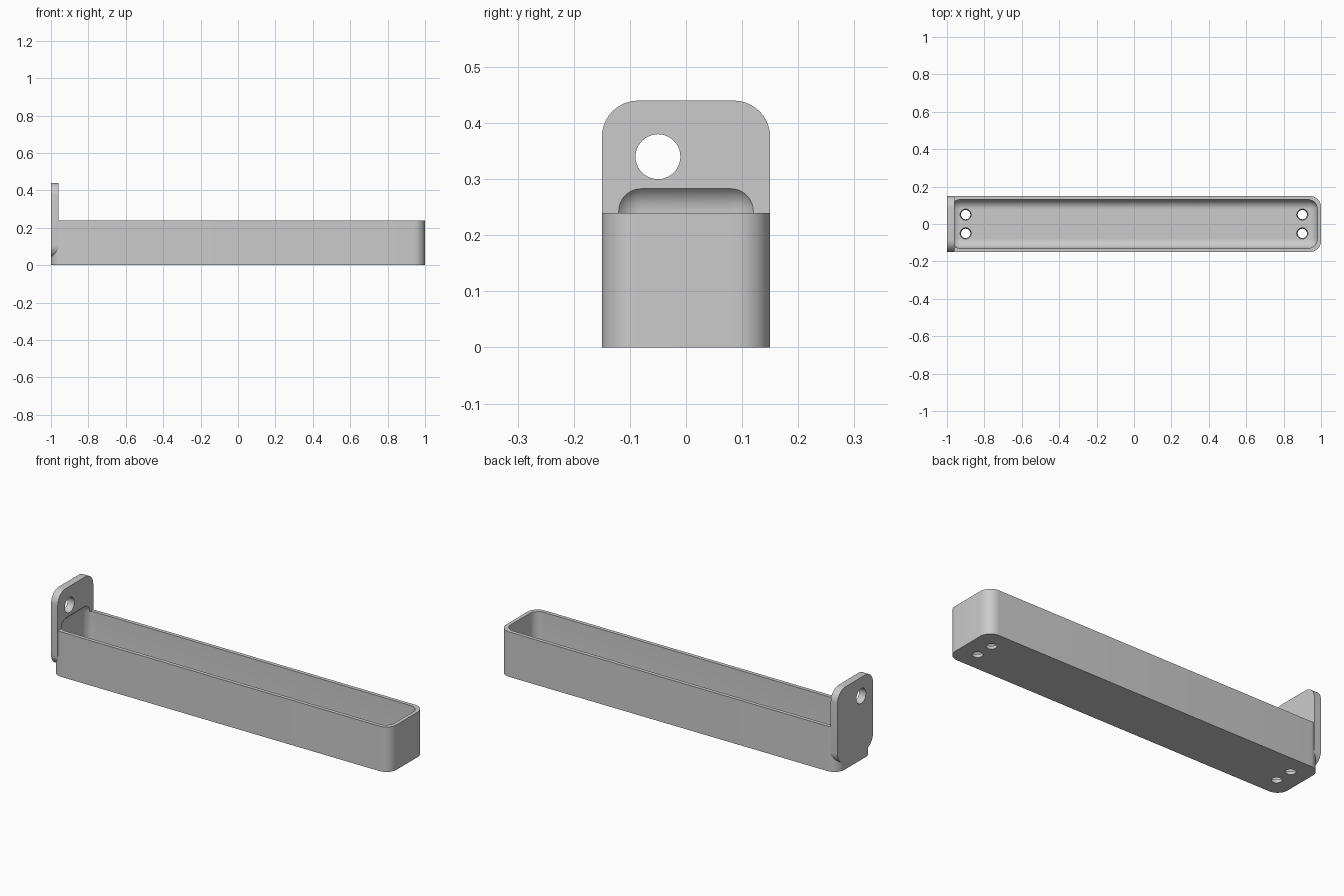
import bpy, bmesh, math
from mathutils import Matrix

if "Cube" in bpy.data.objects:
    bpy.data.objects.remove(bpy.data.objects["Cube"])

grey = bpy.data.materials.new("plain grey")
grey.use_nodes = True
colour = (0.6, 0.6, 0.6, 1)
grey.diffuse_color = colour
grey.node_tree.nodes["Principled BSDF"].inputs["Base Color"].default_value = colour


def finish(bm, name):
    mesh = bpy.data.meshes.new(name)
    bm.to_mesh(mesh)
    bm.free()
    mesh.materials.append(grey)
    obj = bpy.data.objects.new(name, mesh)
    bpy.context.collection.objects.link(obj)
    return obj


def rounded_box(name, low, high, radius, axis=None):
    """Box with the edges along one axis rounded, or all edges if axis is None."""
    bm = bmesh.new()
    bmesh.ops.create_cube(bm, size=1)
    for v in bm.verts:
        for i in range(3):
            v.co[i] = low[i] if v.co[i] < 0 else high[i]
    edges = [e for e in bm.edges if axis is None
             or abs(e.verts[0].co[axis] - e.verts[1].co[axis]) > 0.001]
    bmesh.ops.bevel(bm, geom=edges, offset=radius, segments=10,
                    profile=0.5, affect='EDGES')
    return finish(bm, name)


def cone(name, centre, r_low, r_high, depth, rotation=Matrix()):
    bm = bmesh.new()
    bmesh.ops.create_cone(bm, cap_ends=True, segments=40, radius1=r_low,
                          radius2=r_high, depth=depth,
                          matrix=Matrix.Translation(centre) @ rotation)
    return finish(bm, name)


def combine(obj, other, operation):
    mod = obj.modifiers.new(other.name, 'BOOLEAN')
    mod.operation, mod.object, mod.solver = operation, other, 'EXACT'
    graph = bpy.context.evaluated_depsgraph_get()
    mesh = bpy.data.meshes.new_from_object(obj.evaluated_get(graph))
    obj.modifiers.clear()
    obj.data = mesh
    bpy.data.objects.remove(other)


# Outer shell of the tray with an upright end plate
tray = rounded_box("tray_with_end_plate", (-1, -0.15, 0), (1, 0.15, 0.24), 0.06, 2)
plate = rounded_box("end_plate", (-1, -0.15, 0.04), (-0.96, 0.15, 0.44), 0.065, 0)
combine(tray, plate, 'UNION')

# Hollow with soft edges, reaching slightly into the plate
hollow = rounded_box("hollow", (-0.98, -0.13, 0.02), (0.98, 0.13, 0.293), 0.05)
combine(tray, hollow, 'DIFFERENCE')

# Hanging hole in the plate
combine(tray, cone("hanging_hole", (-0.98, -0.05, 0.34), 0.04, 0.04, 0.2,
                   Matrix.Rotation(math.pi / 2, 4, 'Y')), 'DIFFERENCE')

# Flared screw holes in the floor
for x in (-0.9, 0.9):
    for y in (-0.05, 0.05):
        combine(tray, cone("screw_hole", (x, y, 0.01), 0.0235, 0.0315, 0.03), 'DIFFERENCE')

# Smooth curves with crisp edges
bpy.ops.object.select_all(action='DESELECT')
tray.select_set(True)
bpy.context.view_layer.objects.active = tray
bpy.ops.object.shade_smooth_by_angle(angle=math.radians(30))
